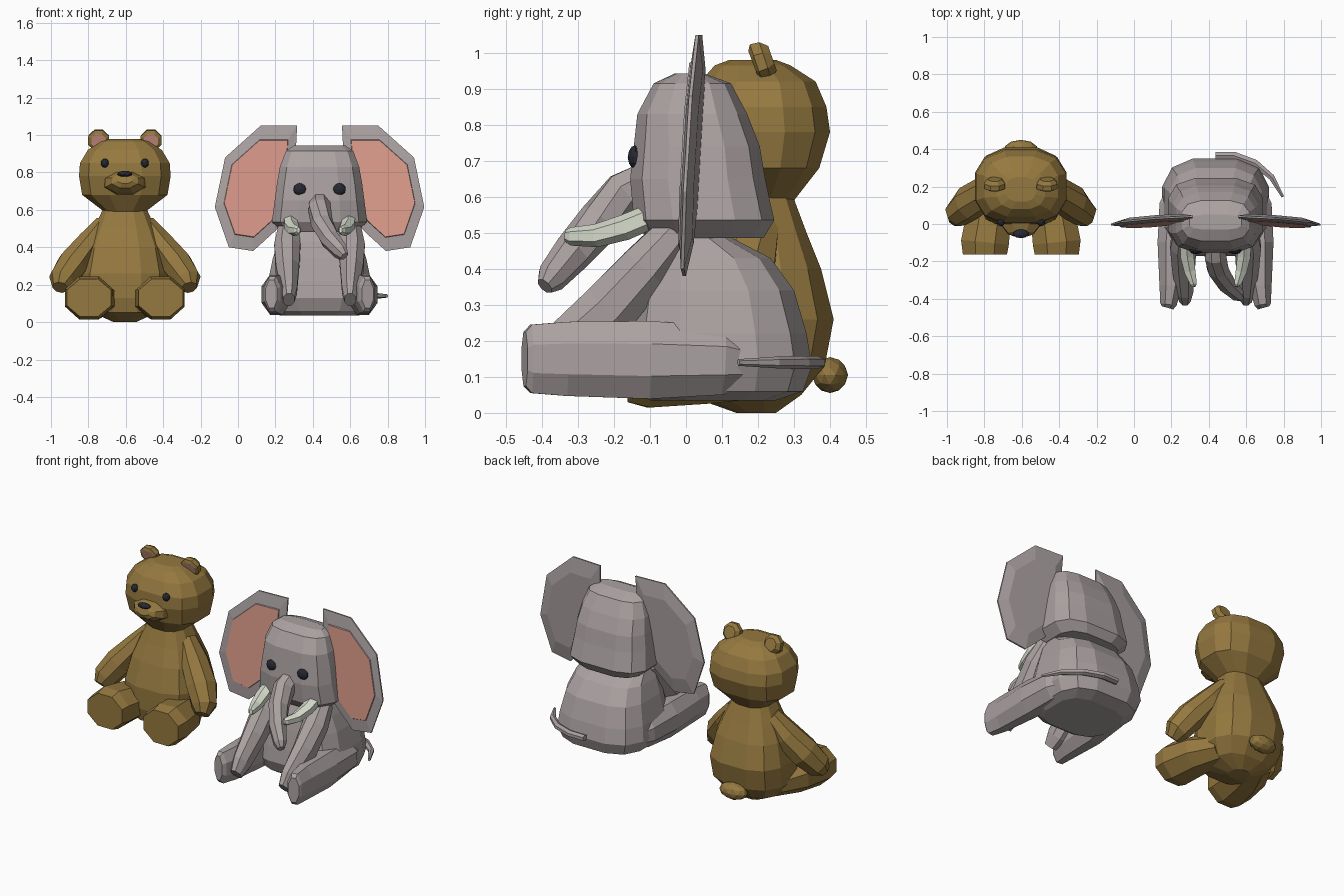
import bpy, bmesh, math
from mathutils import Vector

if "Cube" in bpy.data.objects:
    bpy.data.objects.remove(bpy.data.objects["Cube"])


def material(name, rgb):
    m = bpy.data.materials.new(name)
    m.use_nodes = True
    m.diffuse_color = (*rgb, 1)
    bsdf = next(n for n in m.node_tree.nodes if n.type == 'BSDF_PRINCIPLED')
    bsdf.inputs["Base Color"].default_value = (*rgb, 1)
    return m


BROWN = material("bear brown", (.30, .19, .05))
GREY = material("elephant grey", (.41, .36, .36))
PINK = material("inner ear pink", (.72, .33, .26))
IVORY = material("tusk ivory", (.68, .72, .61))
BLACK = material("eye black", (.02, .022, .033))

BEAR_X, ELE_X = -.605, .436


def finish(name, bm, *mats):
    bmesh.ops.recalc_face_normals(bm, faces=bm.faces)
    me = bpy.data.meshes.new(name)
    bm.to_mesh(me)
    bm.free()
    for m in mats:
        me.materials.append(m)
    ob = bpy.data.objects.new(name, me)
    bpy.context.collection.objects.link(ob)
    return ob


def skin(name, rings, mat, cap_mat=None):
    """Bridge rings of points and cap both ends; the last cap may be coloured."""
    bm = bmesh.new()
    loops = [[bm.verts.new(p) for p in r] for r in rings]
    n = len(loops[0])
    for a, b in zip(loops, loops[1:]):
        for i in range(n):
            j = (i + 1) % n
            bm.faces.new((a[i], a[j], b[j], b[i]))
    bm.faces.new(loops[0][::-1])
    end = bm.faces.new(loops[-1])
    if cap_mat:
        end.material_index = 1
    return finish(name, bm, mat, *([cap_mat] if cap_mat else []))


def circle(n, power=1):
    """Unit polygon with flat sides towards the axes; low power is boxier."""
    k = 1 / math.cos(math.pi / n) ** power
    out = []
    for i in range(n):
        t = 2 * math.pi * (i + .5) / n
        out.append([k * math.copysign(abs(v) ** power, v)
                    for v in (math.cos(t), math.sin(t))])
    return out


def stack(name, x0, rows, mat, n=12, power=1):
    """Upright form from rows of (z, half width, front y, back y)."""
    rings = []
    for z, hw, lo, hi in rows:
        rings.append([(x0 + hw * c, (lo + hi) / 2 + (hi - lo) / 2 * s, z)
                      for c, s in circle(n, power)])
    return skin(name, rings, mat)


def limb(name, x0, side, rows, mat, ref=(0, 0, 1), n=8, cap_mat=None):
    """Tapered tube through rows of (x, y, z, radius across, radius along ref)."""
    pts = [Vector((x0 + side * r[0], r[1], r[2])) for r in rows]
    rings = []
    for i, (p, r) in enumerate(zip(pts, rows)):
        t = (pts[min(i + 1, len(pts) - 1)] - pts[max(i - 1, 0)]).normalized()
        a = t.cross(Vector(ref)).normalized()
        b = a.cross(t)
        rings.append([p + a * r[3] * c + b * r[4] * s for c, s in circle(n)])
    return skin(name, rings, mat, cap_mat)


def ball(name, loc, size, mat, detail=2):
    bm = bmesh.new()
    bmesh.ops.create_icosphere(bm, subdivisions=detail, radius=1)
    for v in bm.verts:
        v.co = Vector(loc) + Vector([c * s for c, s in zip(v.co, size)])
    return finish(name, bm, mat)


SIDES = ((-1, "right"), (1, "left"))
DEPTH = (0, 1, 0)

# Bear torso, head, muzzle, nose and tail
stack("bear_body", BEAR_X, [
    (0, .06, .14, .25), (.05, .17, 0, .32), (.13, .225, -.02, .385),
    (.26, .235, -.02, .41), (.4, .205, .02, .375), (.5, .165, .06, .335),
    (.62, .11, .1, .29)], BROWN, power=.75)
stack("bear_head", BEAR_X, [
    (.59, .11, .09, .3), (.68, .228, .025, .37), (.78, .245, 0, .4),
    (.85, .24, .005, .39), (.92, .198, .04, .36), (.965, .13, .08, .29),
    (.98, .08, .12, .25)], BROWN, power=.75)
limb("bear_muzzle", BEAR_X, 1, [
    (0, .06, .745, .12, .07), (0, -.01, .747, .1, .055),
    (0, -.05, .755, .07, .038), (0, -.062, .76, .04, .02)], BROWN)
ball("bear_nose", (BEAR_X, -.052, .793), (.042, .024, .016), BLACK)
ball("bear_tail", (BEAR_X, .4, .105), (.09, .05, .05), BROWN)

for s, side in SIDES:
    # Bear limbs, ears and eyes
    limb("bear_arm_" + side, BEAR_X, s, [
        (.12, .2, .53, .04, .06), (.195, .165, .42, .065, .085),
        (.28, .11, .31, .078, .09), (.335, .055, .225, .07, .07),
        (.345, .02, .185, .04, .04)], BROWN, DEPTH)
    limb("bear_leg_" + side, BEAR_X, s, [
        (.12, .2, .115, .09, .075), (.17, .05, .125, .12, .1),
        (.192, -.1, .13, .128, .115), (.192, -.163, .13, .118, .1)], BROWN)
    limb("bear_ear_" + side, BEAR_X, s, [
        (.14, .24, .985, .036, .036), (.14, .22, .978, .054, .054),
        (.14, .195, .97, .056, .056), (.14, .187, .967, .038, .04)],
        BROWN, cap_mat=PINK)
    ball("bear_eye_" + side, (BEAR_X + s * .107, .01, .85),
         (.022, .022, .024), BLACK)

# Elephant torso, head, trunk and tail
stack("elephant_body", ELE_X, [
    (.035, .21, -.1, .25), (.06, .255, -.14, .325), (.13, .285, -.17, .35),
    (.22, .275, -.16, .335), (.34, .25, -.14, .3), (.43, .22, -.12, .235),
    (.5, .19, -.09, .1)], GREY, power=.65)
stack("elephant_head", ELE_X, [
    (.485, .2, -.11, .215), (.535, .255, -.145, .245), (.65, .24, -.155, .22),
    (.74, .228, -.145, .205), (.83, .212, -.135, .17), (.915, .18, -.09, .125),
    (.943, .14, -.03, .05)], GREY, power=.62)
limb("elephant_trunk", ELE_X, 1, [
    (0, -.1, .645, .05, .055), (0, -.17, .61, .058, .06),
    (.012, -.24, .53, .055, .058), (.055, -.315, .445, .048, .052),
    (.115, -.375, .375, .036, .042), (.133, -.392, .352, .02, .025)], GREY)
limb("elephant_tail", ELE_X, 1, [
    (0, .365, .14, .02, .016), (.1, .365, .14, .021, .016),
    (.21, .325, .14, .02, .016), (.3, .25, .14, .016, .014),
    (.36, .145, .14, .007, .008)], GREY, n=6)

EAR = [(.12, 1.05), (.315, 1.05), (.505, .88), (.56, .615), (.485, .4),
       (.355, .38), (.245, .48), (.165, .56), (.125, .95)]
EAR_MID = (.34, .71)


def ear_ring(s, scale, push):
    ring = []
    for x, z in EAR:
        x = EAR_MID[0] + (x - EAR_MID[0]) * scale
        z = EAR_MID[1] + (z - EAR_MID[1]) * scale
        y = .012 + .05 * (z - EAR_MID[1]) - .05 * (x - EAR_MID[0])
        ring.append((ELE_X + s * x, y + push, z))
    return ring


for s, side in SIDES:
    # Elephant ears: thin tapered plates with a pink front panel
    layers = [(.72, .022), (1, .005), (1, -.004), (.78, -.012), (.77, -.017)]
    skin("elephant_ear_" + side, [ear_ring(s, k, d) for k, d in layers],
         GREY, PINK)
    # Elephant limbs, tusks and eyes
    limb("elephant_hind_leg_" + side, ELE_X, s, [
        (.19, .25, .13, .04, .05), (.215, .1, .145, .085, .095),
        (.232, -.1, .147, .078, .108), (.24, -.33, .15, .06, .103),
        (.252, -.43, .15, .044, .095), (.257, -.448, .15, .032, .075)], GREY)
    limb("elephant_front_leg_" + side, ELE_X, s, [
        (.165, -.03, .5, .055, .055), (.172, -.115, .4, .07, .07),
        (.172, -.215, .285, .062, .08), (.166, -.35, .17, .046, .07),
        (.164, -.405, .12, .03, .045)], GREY)
    limb("elephant_tusk_" + side, ELE_X, s, [
        (.155, -.1, .545, .035, .03), (.152, -.17, .515, .036, .031),
        (.138, -.25, .492, .03, .028), (.118, -.32, .49, .018, .022),
        (.113, -.335, .492, .008, .014)], IVORY, n=6)
    ball("elephant_eye_" + side, (ELE_X + s * .105, -.14, .71),
         (.036, .022, .034), BLACK)
